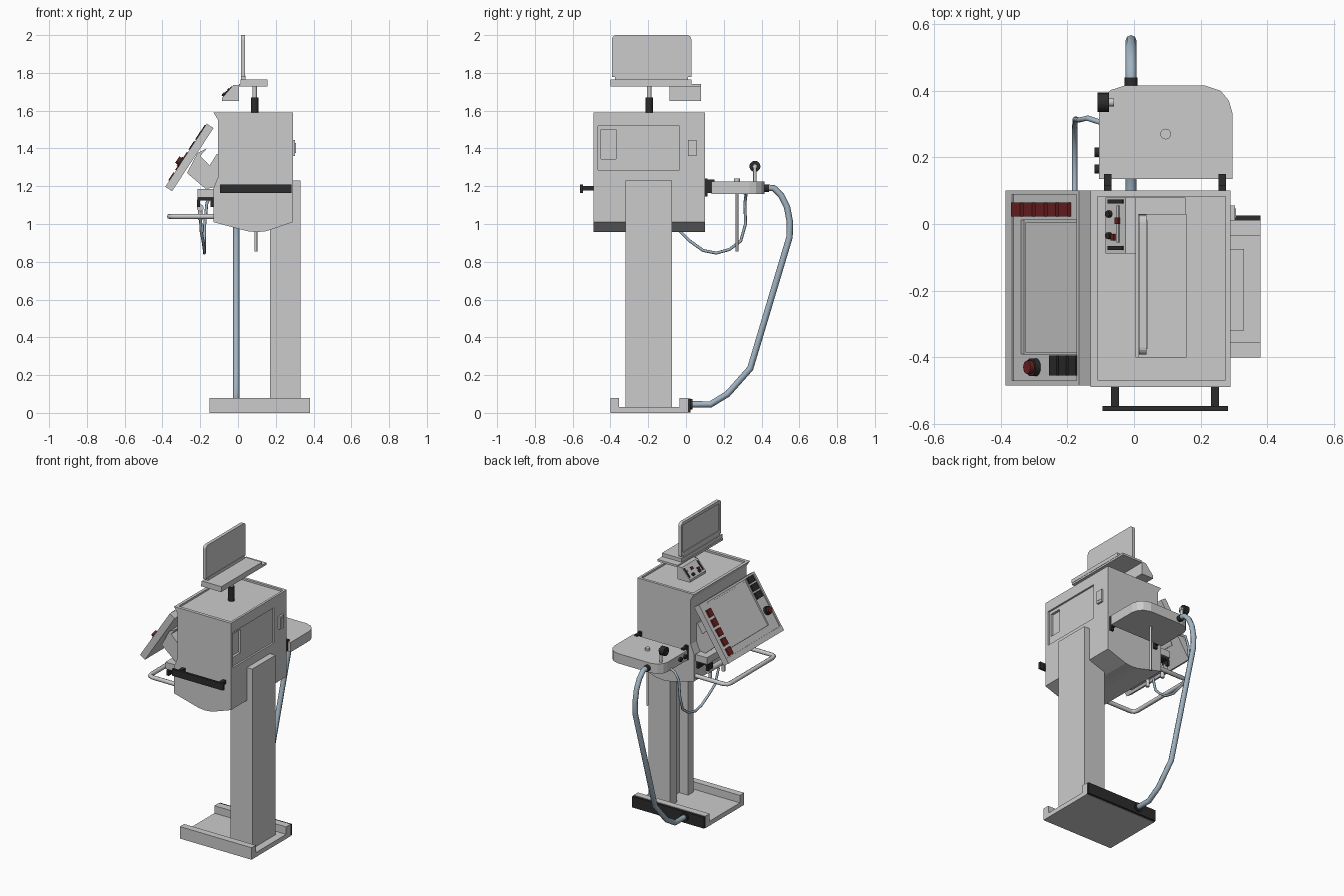
import bpy, bmesh, math
from mathutils import Vector, Matrix

if "Cube" in bpy.data.objects:
    bpy.data.objects.remove(bpy.data.objects["Cube"])


def material(name, rgb):
    m = bpy.data.materials.new(name)
    m.diffuse_color = (*rgb, 1)
    m.use_nodes = True
    m.node_tree.nodes["Principled BSDF"].inputs["Base Color"].default_value = m.diffuse_color
    return m


BLACK = material("black_plastic", (0.025, 0.025, 0.025))
HOSE = material("hose_blue_grey", (0.36, 0.46, 0.54))
RED = material("dark_red", (0.16, 0.015, 0.015))


def finish(name, bm, mat=None, mtx=None):
    bmesh.ops.recalc_face_normals(bm, faces=bm.faces)
    me = bpy.data.meshes.new(name)
    bm.to_mesh(me)
    bm.free()
    if mtx:
        me.transform(mtx)
    ob = bpy.data.objects.new(name, me)
    bpy.context.collection.objects.link(ob)
    if mat:
        me.materials.append(mat)
    return ob


def prism(name, pts, axis, a, b, mat=None, mtx=None):
    """Extrude a 2D outline along an axis from a to b."""
    place = {'x': lambda p, t: (t, *p), 'y': lambda p, t: (p[0], t, p[1]),
             'z': lambda p, t: (*p, t)}[axis]
    bm = bmesh.new()
    face = bm.faces.new([bm.verts.new(place(p, a)) for p in pts])
    new = bmesh.ops.extrude_face_region(bm, geom=[face])['geom']
    move = Vector(place((0, 0), b - a))
    bmesh.ops.translate(bm, vec=move, verts=[v for v in new if isinstance(v, bmesh.types.BMVert)])
    return finish(name, bm, mat, mtx)


def box(name, x, y, z, mat=None, mtx=None):
    return prism(name, [(x[0], y[0]), (x[1], y[0]), (x[1], y[1]), (x[0], y[1])], 'z', *z, mat, mtx)


def cyl(name, p, q, r, mat=None, mtx=None, n=20):
    p, q = Vector(p), Vector(q)
    bm = bmesh.new()
    bmesh.ops.create_cone(bm, cap_ends=True, segments=n, radius1=r, radius2=r, depth=(q - p).length)
    m = Matrix.Translation((p + q) / 2) @ (q - p).to_track_quat('Z', 'Y').to_matrix().to_4x4()
    ob = finish(name, bm, mat, (mtx @ m) if mtx else m)
    for f in ob.data.polygons:
        f.use_smooth = len(f.vertices) == 4
    return ob


def tube(name, pts, r, mat=None):
    """Round tube through straight path points."""
    cu = bpy.data.curves.new(name, 'CURVE')
    cu.dimensions = '3D'
    cu.bevel_depth, cu.bevel_resolution, cu.use_fill_caps = r, 2, True
    sp = cu.splines.new('POLY')
    sp.points.add(len(pts) - 1)
    for s, p in zip(sp.points, pts):
        s.co = (*p, 1)
    ob = bpy.data.objects.new(name, cu)
    bpy.context.collection.objects.link(ob)
    if mat:
        cu.materials.append(mat)


def cut(ob, cutter):
    """Subtract the cutter and delete it."""
    mod = ob.modifiers.new("cut", 'BOOLEAN')
    mod.operation, mod.object, mod.solver = 'DIFFERENCE', cutter, 'EXACT'
    bpy.context.view_layer.objects.active = ob
    bpy.ops.object.modifier_apply(modifier=mod.name)
    bpy.data.objects.remove(cutter)


def slope_frame(origin, u):
    """Local axes: x up the slope, y along world y, z out of the sloped face."""
    u = Vector(u).normalized()
    v = Vector((0, 1, 0))
    return Matrix.Translation(origin) @ Matrix((u, v, u.cross(v))).transposed().to_4x4()


# Base: channel plate with two lips and a black rear plate
prism("base", [(-.40, 0), (.01, 0), (.01, .08), (-.035, .08), (-.035, .03), (-.355, .03),
               (-.355, .08), (-.40, .08)], 'x', -.15, .38)
box("base_rear_plate", (-.15, .38), (.01, .025), (.003, .077), BLACK)

# Column with a channel on the left side
prism("column", [(.17, -.32), (.33, -.32), (.33, -.075), (.17, -.075), (.17, -.15), (.235, -.15),
                 (.235, -.265), (.17, -.265)], 'z', .03, 1.23)

# Cabinet with recessed top and recessed side door
body = prism("cabinet", [(-.13, 1.59), (-.105, 1.55), (-.105, 1.25), (-.13, 1.19), (-.13, 1.01),
                         (.05, .962), (.10, .957), (.15, .962), (.29, 1.01), (.29, 1.59)], 'y', -.49, .10)
cut(body, box("top_cutter", (-.11, .275), (-.468, .082), (1.578, 1.7)))
cut(body, box("door_cutter", (.278, .4), (-.465, -.035), (1.285, 1.52)))
cut(body, box("door_slot_cutter", (.262, .4), (-.45, -.37), (1.345, 1.50)))
box("side_socket", (.285, .303), (.01, .055), (1.36, 1.445))
box("side_socket_cover", (.30, .306), (.018, .047), (1.375, 1.43))

# Front handle
box("front_handle_bar", (-.095, .282), (-.562, -.546), (1.165, 1.21), BLACK)
for x in (-.057, .243):
    box("front_handle_post", (x - .012, x + .012), (-.55, -.485), (1.178, 1.20), BLACK)

# Rear tray with rounded outer corners
prism("rear_tray", [(-.105, .135), (.295, .135), (.295, .335), (.285, .37), (.26, .40), (.215, .415),
                    (-.03, .415), (-.07, .402), (-.095, .375), (-.105, .345)], 'z', 1.16, 1.225)
for x in (-.079, .265):
    box("tray_bracket_plate", (x - .011, x + .011), (.10, .115), (1.145, 1.24), BLACK)
    box("tray_bracket_arm", (x - .011, x + .011), (.11, .15), (1.165, 1.235), BLACK)
cyl("tray_rod", (.095, .27, .855), (.095, .27, 1.165), .007)
cyl("tray_rod_cap", (.095, .27, 1.22), (.095, .27, 1.24), .016)
for y in (.165, .215):
    cyl("tray_side_knob", (-.118, y, 1.195), (-.10, y, 1.195), .014, BLACK)

# Pressure gauge on the tray
cyl("gauge_stem", (-.07, .365, 1.22), (-.07, .365, 1.305), .009)
cyl("gauge_body", (-.11, .365, 1.305), (-.075, .365, 1.305), .029, BLACK)
cyl("gauge_back", (-.08, .365, 1.305), (-.06, .365, 1.305), .012)

# Main hose and fittings
cyl("hose_top_fitting", (-.009, .41, 1.19), (-.009, .44, 1.19), .02, BLACK)
cyl("hose_base_fitting", (-.009, .02, .045), (-.009, .035, .045), .028, BLACK)
tube("main_hose", [(-.009, y, z) for y, z in (
    (.03, .045), (.13, .045), (.22, .10), (.34, .235), (.548, .93), (.55, 1.01), (.535, 1.09),
    (.505, 1.15), (.465, 1.19), (.43, 1.192))], .017, HOSE)

# Thin cable hanging from the tray to the side fittings
tube("thin_cable", [(-.10, .305, 1.165), (-.14, .318, 1.16), (-.165, .312, 1.11), (-.176, .315, 1.0),
                    (-.178, .29, .91), (-.178, .23, .865), (-.178, .16, .846), (-.178, .09, .86),
                    (-.185, .02, .91), (-.195, -.03, .96), (-.20, -.06, 1.06)], .008, HOSE)

# Side rail with black end brackets
box("side_rail", (-.215, -.12), (-.46, .085), (1.14, 1.185))
for y in (-.42, .05):
    box("rail_bracket", (-.215, -.13), (y - .025, y + .025), (1.125, 1.142), BLACK)
    for x in (-.208, -.138):
        box("rail_bracket_leg", (x - .008, x + .008), (y - .025, y + .025), (1.09, 1.13), BLACK)
cyl("side_pipe", (-.20, -.27, 1.085), (-.20, .06, 1.085), .018)
for y in (-.11, .03):
    cyl("side_pipe_outlet", (-.20, y, 1.02), (-.20, y, 1.085), .011)

# Looped side handle
tube("side_handle", [(-.10, -.43, 1.04), (-.33, -.43, 1.04), (-.355, -.42, 1.04), (-.362, -.395, 1.04),
                     (-.362, .045, 1.04), (-.355, .07, 1.04), (-.33, .08, 1.04), (-.10, .08, 1.04)], .014)

# Tilted control console
P = slope_frame((-.385, 0, 1.197), (.22, 0, .335))
console = box("console", (0, .40), (-.485, .10), (-.043, 0), None, P)
cut(console, box("console_cutter", (.033, .388), (-.47, .088), (-.006, .05), None, P))
cut(console, box("screen_cutter", (.075, .385), (-.39, .012), (-.016, .05), None, P))
box("console_screen", (.09, .375), (-.385, .005), (-.02, -.012), None, P)
for i in range(5):
    u = .063 + i * .065
    box("red_button", (u - .024, u + .024), (.022, .065), (-.01, .006), RED, P)
for i in range(3):
    u = .265 + i * .052
    box("black_button", (u - .021, u + .021), (-.455, -.395), (-.01, .005), BLACK, P)
cyl("dial_base", (.155, -.43, -.01), (.155, -.43, .012), .027, BLACK, P)
cyl("dial", (.155, -.43, .01), (.155, -.43, .026), .02, RED, P)
prism("console_bracket", [(-.165, 1.40), (-.215, 1.375), (-.27, 1.27), (-.17, 1.185), (-.10, 1.20),
                          (-.10, 1.37), (-.113, 1.37), (-.15, 1.31), (-.20, 1.36)], 'y', -.42, .04)

# Display pole and shelf
cyl("pole_sleeve", (.088, -.195, 1.575), (.088, -.195, 1.67), .02, BLACK)
cyl("pole", (.088, -.195, 1.66), (.088, -.195, 1.735), .012)
box("shelf_plate", (.005, .155), (-.40, .08), (1.728, 1.742))
box("keyboard_shelf", (.012, .157), (-.40, .03), (1.74, 1.765))
box("screen_foot", (.016, .04), (-.375, .01), (1.76, 1.785))

# Display panel with rounded top corners and recessed face
r, lo, hi = .022, -.392, .028
arc = [(hi - r + r * math.cos(a), 2 - r + r * math.sin(a)) for a in (i * math.pi / 8 for i in range(5))]
mirror = [(lo + hi - y, z) for y, z in reversed(arc)]
display = prism("display", [(lo, 1.778), (hi, 1.778)] + arc + mirror, 'x', .015, .037)
cut(display, box("display_cutter", (-.1, .020), (-.372, .008), (1.798, 1.98)))

# Wedge control box under the shelf
prism("wedge_box", [(-.085, 1.65), (.005, 1.65), (.005, 1.735), (-.025, 1.735), (-.085, 1.667)],
      'y', -.088, .08)
W = slope_frame((-.085, 0, 1.667), (.06, 0, .068))
for y in (-.072, .068):
    box("wedge_strip", (.012, .08), (y - .006, y + .006), (-.005, .003), BLACK, W)
for y in (-.035, .03):
    cyl("wedge_knob", (.02, y, -.005), (.02, y, .012), .01, BLACK, W)
box("wedge_slider_slot", (.052, .062), (-.055, .055), (-.005, .003), None, W)
box("wedge_slider", (.048, .066), (0, .02), (-.005, .008), RED, W)
box("wedge_switch", (.03, .044), (-.05, -.03), (-.005, .008), RED, W)
